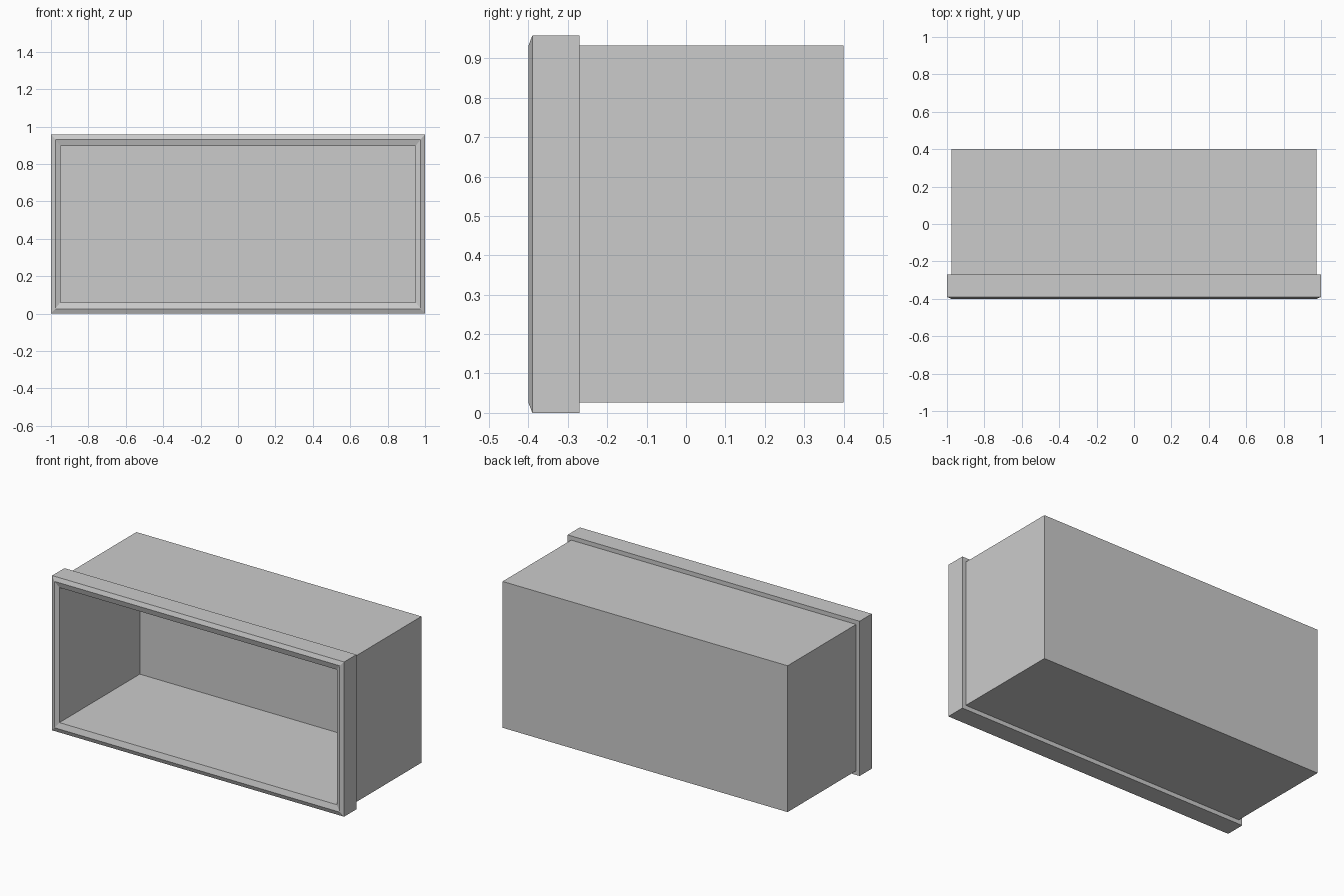
import bpy
import bmesh

if "Cube" in bpy.data.objects:
    bpy.data.objects.remove(bpy.data.objects["Cube"], do_unlink=True)

HEIGHT = 0.958
FRONT, SHOULDER, JOINT, BACK = -0.4, -0.39, -0.27, 0.4

grey = bpy.data.materials.new("light grey")
grey.use_nodes = True
colour = (0.6, 0.6, 0.6, 1)
grey.diffuse_color = colour
grey.node_tree.nodes["Principled BSDF"].inputs["Base Color"].default_value = colour


def loft(name, rings, closed=False):
    """Join rectangular rings given as (side inset, top and bottom inset, y)."""
    bm = bmesh.new()
    loops = []
    for dx, dz, y in rings:
        x = 1 - dx
        corners = [(-x, dz), (x, dz), (x, HEIGHT - dz), (-x, HEIGHT - dz)]
        loops.append([bm.verts.new((cx, y, cz)) for cx, cz in corners])
    pairs = list(zip(loops, loops[1:]))
    if closed:
        pairs.append((loops[-1], loops[0]))
    else:
        bm.faces.new(loops[0])
        bm.faces.new(loops[-1])
    for a, b in pairs:
        for i in range(4):
            j = (i + 1) % 4
            bm.faces.new((a[i], a[j], b[j], b[i]))
    bmesh.ops.recalc_face_normals(bm, faces=bm.faces)
    mesh = bpy.data.meshes.new(name)
    bm.to_mesh(mesh)
    bm.free()
    mesh.materials.append(grey)
    obj = bpy.data.objects.new(name, mesh)
    bpy.context.collection.objects.link(obj)
    return obj


# Open box: outer back, outer walls, rim, inner walls, inner back
loft("box_shell", [
    (0.024, 0.026, BACK),
    (0.024, 0.026, JOINT),
    (0.05, 0.061, JOINT),
    (0.05, 0.061, BACK - 0.004),
])

# Raised front frame with a ridge bevelled on both sides
loft("front_frame", [
    (0, 0, JOINT),
    (0, 0, SHOULDER),
    (0.023, 0.026, FRONT),
    (0.05, 0.061, SHOULDER),
    (0.05, 0.061, JOINT),
], closed=True)
